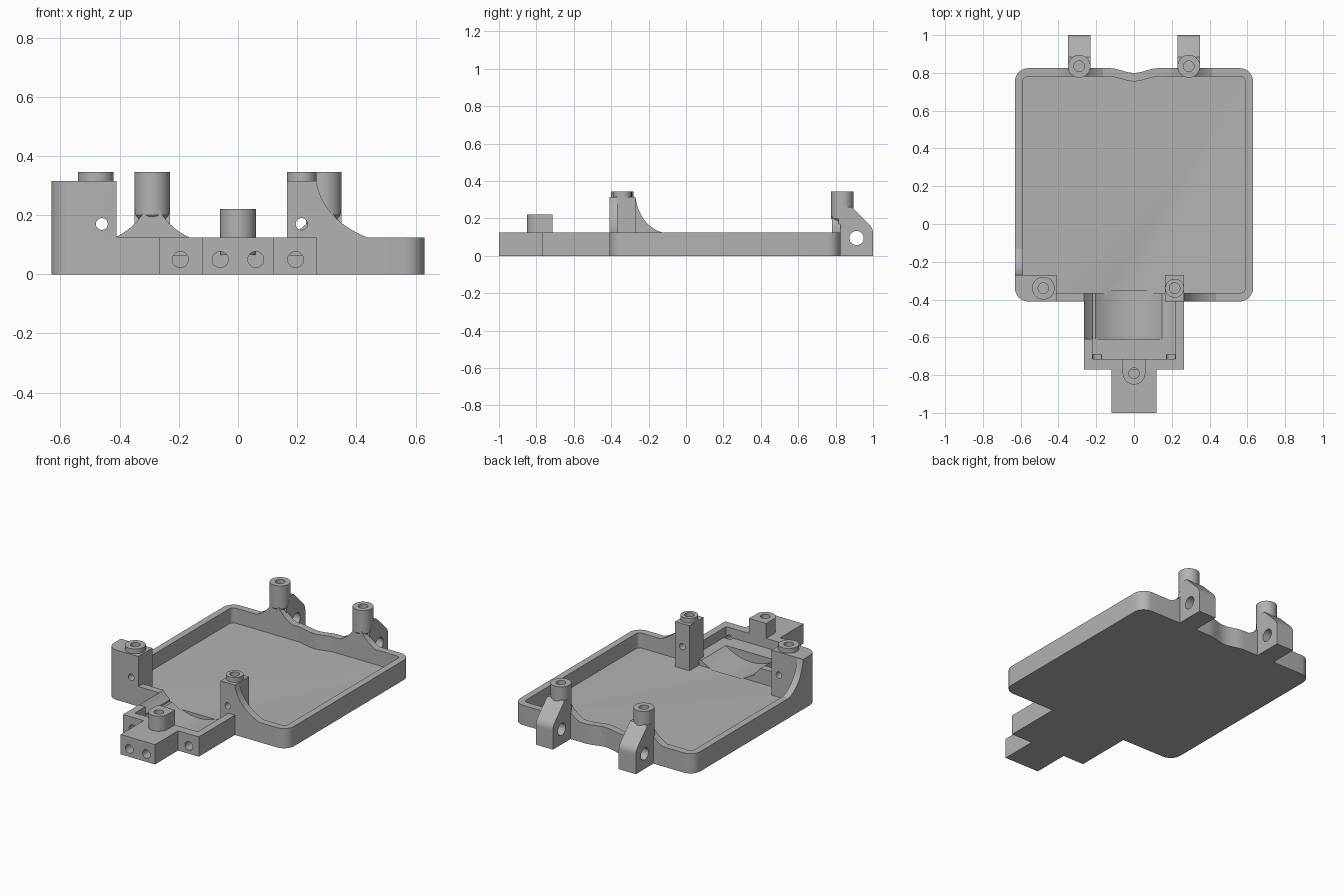
import bpy, bmesh, math
from mathutils import Matrix, Vector

if "Cube" in bpy.data.objects:
    bpy.data.objects.remove(bpy.data.objects["Cube"], do_unlink=True)

RIM, FLOOR, LEDGE = 0.125, 0.03, 0.065

grey = bpy.data.materials.new("plain grey")
grey.use_nodes = True
grey.diffuse_color = (0.45, 0.45, 0.45, 1)
grey.node_tree.nodes["Principled BSDF"].inputs["Base Color"].default_value = (0.45, 0.45, 0.45, 1)
parts = []


def finish(name, bm, keep=True):
    bmesh.ops.recalc_face_normals(bm, faces=bm.faces)
    mesh = bpy.data.meshes.new(name)
    bm.to_mesh(mesh)
    bm.free()
    mesh.materials.append(grey)
    ob = bpy.data.objects.new(name, mesh)
    bpy.context.collection.objects.link(ob)
    if keep:
        parts.append(ob)
    return ob


def prism(name, pts, axis, a, b, keep=True):
    """Extrude a 2D profile along an axis from a to b."""
    place = {"x": lambda u, v, w: (w, u, v),
             "y": lambda u, v, w: (u, w, v),
             "z": lambda u, v, w: (u, v, w)}[axis]
    bm = bmesh.new()
    low = [bm.verts.new(place(u, v, a)) for u, v in pts]
    high = [bm.verts.new(place(u, v, b)) for u, v in pts]
    bm.faces.new(low)
    bm.faces.new(high)
    for i in range(len(pts)):
        j = (i + 1) % len(pts)
        bm.faces.new((low[i], low[j], high[j], high[i]))
    return finish(name, bm, keep)


def box(name, x0, x1, y0, y1, z0, z1, keep=True):
    return prism(name, [(x0, y0), (x1, y0), (x1, y1), (x0, y1)], "z", z0, z1, keep)


def rod(name, start, end, r, r2=None, keep=True, sides=40):
    """Cylinder or cone between two points."""
    start, end = Vector(start), Vector(end)
    d = end - start
    m = Matrix.Translation((start + end) / 2) @ d.to_track_quat("Z", "Y").to_matrix().to_4x4()
    bm = bmesh.new()
    bmesh.ops.create_cone(bm, cap_ends=True, segments=sides, radius1=r,
                          radius2=r if r2 is None else r2, depth=d.length, matrix=m)
    return finish(name, bm, keep)


def cut(target, *cutters):
    """Subtract each cutter in turn and bake the result."""
    for c in cutters:
        mod = target.modifiers.new("cut", "BOOLEAN")
        mod.operation, mod.solver, mod.object = "DIFFERENCE", "EXACT", c
        bpy.context.view_layer.update()
        dg = bpy.context.evaluated_depsgraph_get()
        mesh = bpy.data.meshes.new_from_object(target.evaluated_get(dg))
        target.modifiers.clear()
        target.data = mesh
    for c in cutters:
        bpy.data.objects.remove(c, do_unlink=True)


def arc(cx, cy, r, start, end, n=8):
    return [(cx + r * math.cos(math.radians(start + (end - start) * i / n)),
             cy + r * math.sin(math.radians(start + (end - start) * i / n))) for i in range(n + 1)]


def curve(p, c, q, n=12):
    """Quadratic curve from p to q pulled toward c."""
    return [tuple((1 - t) ** 2 * p[k] + 2 * t * (1 - t) * c[k] + t * t * q[k] for k in (0, 1))
            for t in (i / n for i in range(n + 1))]


def tray_outline(half, y0, y1, r):
    """Rounded rectangle whose back edge waves inward at the middle."""
    wave = [(x, y1 - 0.0125 * (1 + math.cos(math.pi * x / 0.13)))
            for x in (0.13 - 0.013 * i for i in range(21))]
    return (arc(-half + r, y0 + r, r, 180, 270) + arc(half - r, y0 + r, r, 270, 360)
            + arc(half - r, y1 - r, r, 0, 90) + wave + arc(-half + r, y1 - r, r, 90, 180))


def scoop():
    return rod("scoop_cutter", (-0.028, -0.61, 0.305), (-0.028, -0.355, 0.305), 0.298,
               keep=False, sides=96)


def screw_hole(x, y, z0, z1=0.4):
    return rod("screw_cutter", (x, y, z0), (x, y, z1), 0.028, keep=False)


# Tray with open front passage
tray = prism("tray", tray_outline(0.63, -0.41, 0.825, 0.07), "z", 0, RIM)
cut(tray, prism("pocket_cutter", tray_outline(0.588, -0.365, 0.78, 0.025), "z", FLOOR, 0.2, False),
    box("passage_cutter", -0.22, 0.22, -0.45, -0.35, LEDGE, 0.2, False), scoop())

# Front compartment with scooped floor
bay = box("front_compartment", -0.265, 0.265, -0.77, -0.41, 0, RIM)
cut(bay, box("bay_cutter", -0.22, 0.22, -0.715, -0.38, LEDGE, 0.2, False), scoop(),
    *[rod("bore_cutter", (x, -0.8, 0.05), (x, -0.69, 0.05), 0.027, keep=False) for x in (-0.195, 0.195)])

# Front tongue with two bores
tongue = box("front_tongue", -0.12, 0.12, -1.0, -0.77, 0, RIM)
cut(tongue, screw_hole(0, -0.79, 0.09),
    *[rod("bore_cutter", (x, -1.05, 0.05), (x, -0.80, 0.05), 0.027, keep=False) for x in (-0.06, 0.06)])

# Round-fronted boss over the tongue
boss = prism("tongue_boss", [(0.06, -0.715), (-0.06, -0.715)] + arc(0, -0.79, 0.06, 180, 360, 24),
             "z", LEDGE, 0.22)
cut(boss, screw_hole(0, -0.79, 0.1))

# Front corner block and inner post, each with a screw boss and cross hole
corner = [(-0.41, -0.41), (-0.41, -0.27), (-0.63, -0.27)] + arc(-0.56, -0.34, 0.07, 180, 270)
inner = [(0.165, -0.41), (0.265, -0.41), (0.265, -0.27), (0.165, -0.27)]
for name, outline, x, r, hx in (("right_corner_block", corner, -0.48, 0.06, -0.46),
                                ("left_inner_post", inner, 0.215, 0.05, 0.215)):
    block = prism(name, outline, "z", 0.01, 0.315)
    cut(block, screw_hole(x, -0.34, 0.22),
        rod("cross_cutter", (hx, -0.5, 0.17), (hx, -0.2, 0.17), 0.02, keep=False))
    cap = rod(name + "_boss", (x, -0.34, 0.305), (x, -0.34, 0.345), r)
    cut(cap, screw_hole(x, -0.34, 0.25))

# Curved gussets from the front posts down to the rim
prism("corner_gusset", [(-0.28, 0.11), (-0.28, 0.31)]
      + curve((-0.27, 0.31), (-0.245, 0.165), (-0.13, RIM)) + [(-0.13, 0.11)], "x", -0.63, -0.588)
prism("inner_post_gusset", [(0.255, 0.11), (0.255, 0.31)]
      + curve((0.265, 0.31), (0.29, 0.185), (0.435, RIM)) + [(0.435, 0.11)], "y", -0.41, -0.365)

# Rear posts, hinge lugs and flared skirts
for side, cx in (("left", 0.29), ("right", -0.29)):
    post = rod(side + "_rear_post", (cx, 0.835, 0.2), (cx, 0.835, 0.345), 0.06)
    cut(post, screw_hole(cx, 0.835, 0.24))
    rod(side + "_post_taper", (cx, 0.835, 0.14), (cx, 0.835, 0.201), 0.015, 0.06)
    profile = ([(0.815, 0), (1.0, 0)] + arc(0.935, 0.12, 0.065, 0, 45)
               + [(0.885, 0.262), (0.84, 0.262), (0.815, 0.2)])
    lug = prism(side + "_hinge_lug", profile, "x", cx - 0.06, cx + 0.06)
    cut(lug, rod("pin_cutter", (cx - 0.1, 0.912, 0.095), (cx + 0.1, 0.912, 0.095), 0.038, keep=False),
        screw_hole(cx, 0.835, 0.24))
    skirt = (curve((cx - 0.125, RIM), (cx - 0.05, 0.16), (cx - 0.015, 0.235))
             + curve((cx + 0.015, 0.235), (cx + 0.05, 0.16), (cx + 0.125, RIM))
             + [(cx + 0.125, 0.11), (cx - 0.125, 0.11)])
    prism(side + "_rear_skirt", skirt, "y", 0.78, 0.825)

# Smooth the curved surfaces, keep corners crisp
bpy.ops.object.select_all(action="DESELECT")
for ob in parts:
    ob.select_set(True)
bpy.context.view_layer.objects.active = tray
bpy.ops.object.shade_smooth_by_angle(angle=math.radians(30))
